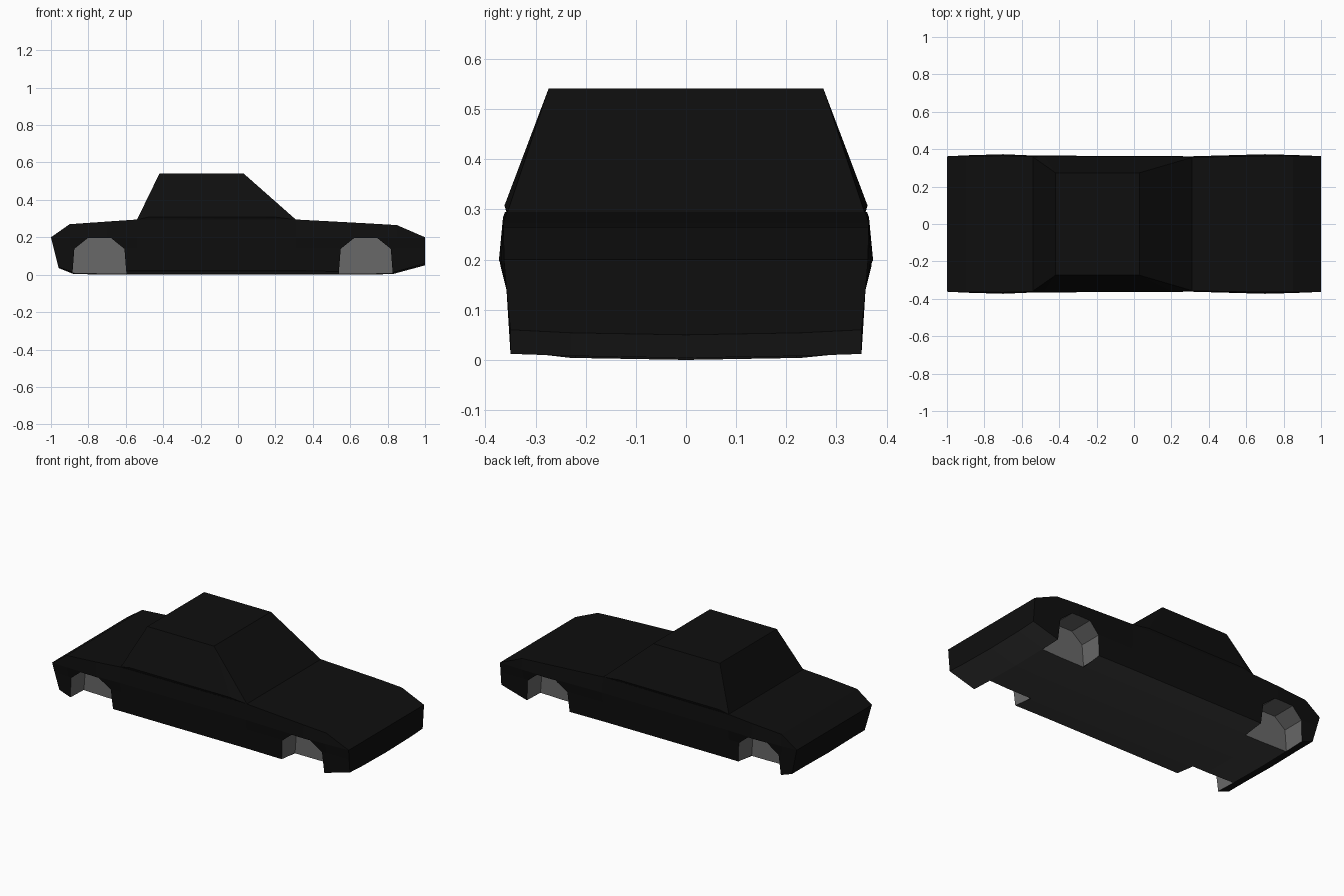
import bpy, bmesh

if "Cube" in bpy.data.objects:
    bpy.data.objects.remove(bpy.data.objects["Cube"])


def material(name, v):
    m = bpy.data.materials.new(name)
    m.diffuse_color = (v, v, v, 1)
    m.use_nodes = True
    m.node_tree.nodes["Principled BSDF"].inputs["Base Color"].default_value = m.diffuse_color
    return m


BLACK = material("black_paint", 0.0045)
UNDER = material("underside_grey", 0.05)
WELL = material("wheel_well_grey", 0.14)


def make_object(name, bm, mats):
    bmesh.ops.recalc_face_normals(bm, faces=bm.faces[:])
    mesh = bpy.data.meshes.new(name)
    bm.to_mesh(mesh)
    bm.free()
    for m in mats:
        mesh.materials.append(m)
    ob = bpy.data.objects.new(name, mesh)
    bpy.context.collection.objects.link(ob)
    return ob


def loft(bm, rings):
    loops = [[bm.verts.new(p) for p in r] for r in rings]
    n = len(loops[0])
    for a, b in zip(loops, loops[1:]):
        for i in range(n):
            j = (i + 1) % n
            bm.faces.new((a[i], a[j], b[j], b[i]))
    bm.faces.new(loops[0])
    bm.faces.new(loops[-1])


def section(xt, xb, ztop, ysh, ymid, zsill, zc):
    """One symmetric cross-section of the lower body."""
    half = [(0.23, zc + 0.004), (0.35, zsill), (0.358, 0.14),
            (ymid, 0.2), (ysh, ztop)]

    def px(z):
        return xt + (xb - xt) * max(0, min(1, (0.2 - z) / 0.16))
    right = [(px(z), y, z) for y, z in half]
    left = [(x, -y, z) for x, y, z in reversed(right)]
    return [(px(zc), 0, zc)] + right + left


# Lower body: tail to nose
stations = [
    (-1.0, -0.96, 0.200, 0.362, 0.362, 0.040, 0.036),
    (-0.9, -0.88, 0.270, 0.363, 0.367, 0.012, 0.004),
    (-0.7, -0.70, 0.284, 0.365, 0.373, 0.018, 0.0),
    (-0.54, -0.54, 0.295, 0.361, 0.366, 0.020, 0.0),
    (0.31, 0.31, 0.295, 0.357, 0.362, 0.020, 0.0),
    (0.70, 0.70, 0.274, 0.364, 0.373, 0.016, 0.0),
    (0.85, 0.83, 0.265, 0.364, 0.369, 0.012, 0.004),
    (1.0, 1.00, 0.200, 0.363, 0.363, 0.060, 0.050),
]
bm = bmesh.new()
loft(bm, [section(*s) for s in stations])
bmesh.ops.remove_doubles(bm, verts=bm.verts[:], dist=0.0005)
body = make_object("lower_body", bm, [BLACK, UNDER, WELL])

# Wheel well cutter: four arched prisms
arch = [(-0.146, -0.05), (-0.144, 0.01), (-0.134, 0.138), (-0.062, 0.196),
        (0.062, 0.196), (0.134, 0.138), (0.144, 0.01), (0.146, -0.05)]
bm = bmesh.new()
for cx in (-0.741, 0.683):
    for s in (-1, 1):
        loft(bm, [[(cx + x, s * y, z) for x, z in arch] for y in (0.22, 0.5)])
cutter = make_object("wheel_well_cutter", bm, [BLACK])
cutter.hide_render = True

mod = body.modifiers.new("wells", 'BOOLEAN')
mod.operation = 'DIFFERENCE'
mod.solver = 'EXACT'
mod.object = cutter
bpy.context.view_layer.objects.active = body
bpy.ops.object.modifier_apply(modifier="wells")
bpy.data.objects.remove(cutter)

# Colour the wells and the underside by position and direction
for p in body.data.polygons:
    x, y, z = p.center
    in_well = min(abs(x + 0.741), abs(x - 0.683)) < 0.15
    if in_well and 0.04 < z < 0.21 and 0.2 < abs(y) < 0.345:
        p.material_index = 2
    elif z < 0.06 and p.normal.z < -0.5 and x > -0.88:
        p.material_index = 1
    else:
        p.material_index = 0

# Cabin: hull of roof corners and flared waistline
corners = [(-0.42, 0.274, 0.541), (0.03, 0.274, 0.541),
           (-0.48, 0.362, 0.308), (0.20, 0.362, 0.308),
           (-0.54, 0.358, 0.294), (0.31, 0.356, 0.294)]
bm = bmesh.new()
for x, y, z in corners:
    for s in (-1, 1):
        bm.verts.new((x, s * y, z))
bmesh.ops.convex_hull(bm, input=bm.verts[:])
make_object("cabin", bm, [BLACK])
